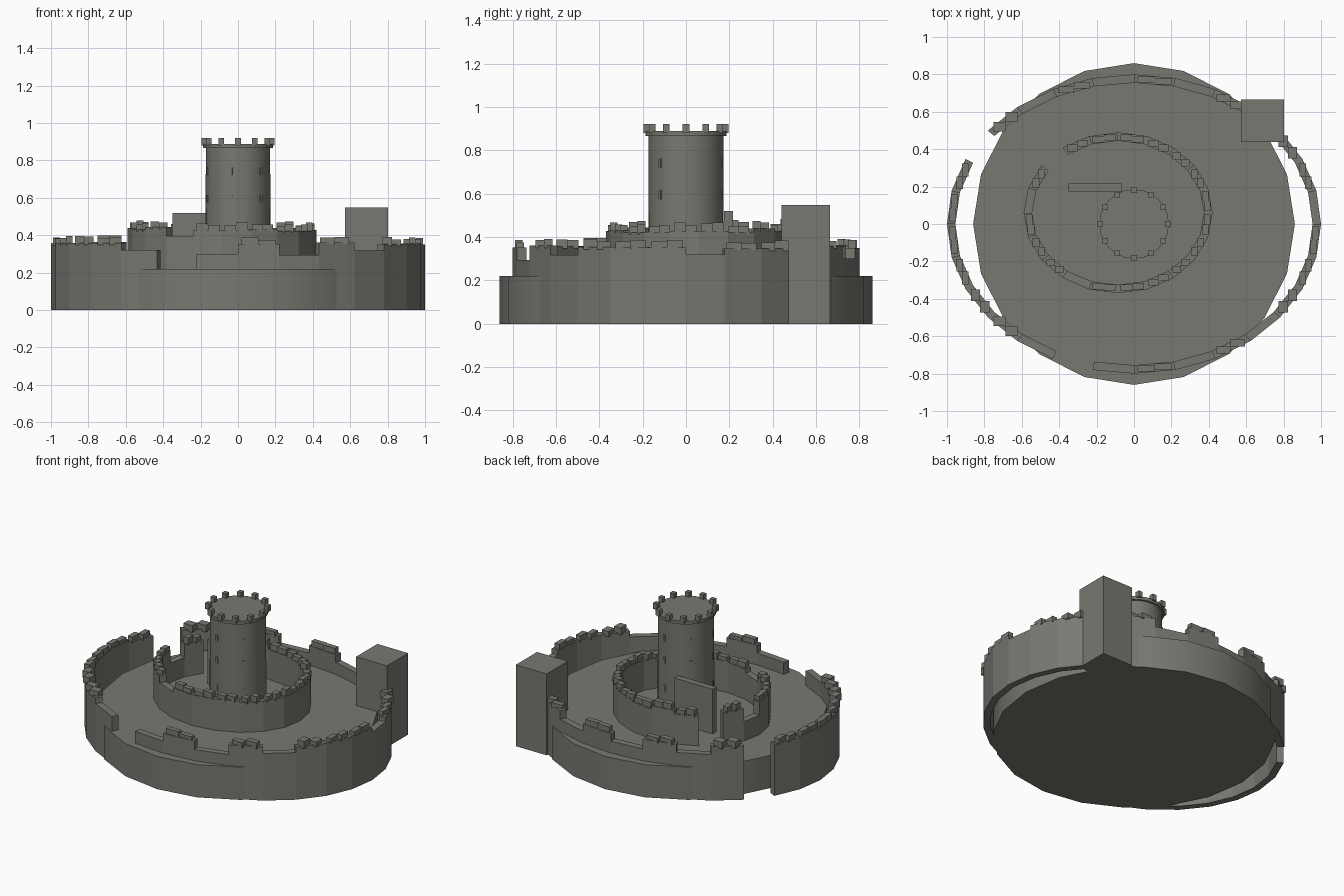
import bpy, bmesh, math, random
from mathutils import Vector

if "Cube" in bpy.data.objects:
    bpy.data.objects.remove(bpy.data.objects["Cube"])

random.seed(4)

stone = bpy.data.materials.new("weathered_stone")
stone.diffuse_color = (0.19, 0.187, 0.165, 1)
stone.use_nodes = True
stone.node_tree.nodes["Principled BSDF"].inputs["Base Color"].default_value = stone.diffuse_color


def finish(bm, name, smooth=False):
    bmesh.ops.recalc_face_normals(bm, faces=bm.faces)
    mesh = bpy.data.meshes.new(name)
    bm.to_mesh(mesh)
    bm.free()
    mesh.materials.append(stone)
    ob = bpy.data.objects.new(name, mesh)
    bpy.context.collection.objects.link(ob)
    if smooth:
        bpy.ops.object.select_all(action='DESELECT')
        ob.select_set(True)
        bpy.context.view_layer.objects.active = ob
        bpy.ops.object.shade_smooth_by_angle(angle=math.radians(35))
    return ob


def add_box(bm, centre, size, turn=0):
    vs = bmesh.ops.create_cube(bm, size=1)['verts']
    c, s = math.cos(turn), math.sin(turn)
    for v in vs:
        x, y, z = (v.co[i] * size[i] for i in range(3))
        v.co = Vector((x * c - y * s, x * s + y * c, z)) + Vector(centre)


def cylinder(name, r1, r2, z0, z1, sides):
    bm = bmesh.new()
    bmesh.ops.create_cone(bm, cap_ends=True, segments=sides, radius1=r1, radius2=r2, depth=z1 - z0)
    bmesh.ops.translate(bm, verts=bm.verts, vec=(0, 0, (z0 + z1) / 2))
    return finish(bm, name, True)


def ruined_wall(name, centre, a, b, thick, count, z0, top, low, gaps, rise):
    """Elliptical ring of wall blocks; low = {segment: height} without merlons."""
    wall, teeth = bmesh.new(), bmesh.new()

    def point(k, inset):
        t = math.tau * k / count
        return Vector((centre[0] + (a - inset) * math.cos(t),
                       centre[1] + (b - inset) * math.sin(t), 0))

    for k in range(count):
        if k in gaps:
            continue
        h = low.get(k, top + random.uniform(-0.012, 0.012))
        ring = [point(k, 0), point(k + 1, 0), point(k + 1, thick), point(k, thick)]
        bot = [wall.verts.new((p.x, p.y, z0)) for p in ring]
        cap = [wall.verts.new((p.x, p.y, h)) for p in ring]
        wall.faces.new(bot)
        wall.faces.new(cap)
        for i in range(4):
            j = (i + 1) % 4
            wall.faces.new((bot[i], bot[j], cap[j], cap[i]))
        if k in low:
            continue
        # two square-set merlons per standing block
        p, q = point(k, thick / 2), point(k + 1, thick / 2)
        d = q - p
        for t in (0.29, 0.71):
            m = p.lerp(q, t)
            r = rise + random.uniform(-0.008, 0.008)
            add_box(teeth, (m.x, m.y, h + r / 2 - 0.005),
                    (max(0.42 * abs(d.x), 0.035), max(0.42 * abs(d.y), 0.035), r + 0.01))
    finish(wall, name)
    finish(teeth, name + "_merlons")


# Mound
cylinder("mound", 0.86, 0.86, 0, 0.22, 20)

# Outer and inner ring walls
ruined_wall("outer_wall", (0, 0), 1.0, 0.8, 0.045, 28, 0, 0.357,
            {0: 0.32, 5: 0.30, 7: 0.30, 9: 0.31, 18: 0.32, 20: 0.30, 22: 0.295, 24: 0.317},
            {11, 19}, 0.03)
ruined_wall("inner_wall", (-0.085, 0.06), 0.505, 0.43, 0.045, 20, 0.2, 0.432,
            {9: 0.35, 13: 0.395}, {7}, 0.033)

# Round keep with collar and crown of merlons
cylinder("keep", 0.174, 0.172, 0.2, 0.87, 24)
cylinder("keep_collar", 0.186, 0.186, 0.866, 0.888, 24)
bm = bmesh.new()
for i in range(12):
    t = math.tau * i / 12
    add_box(bm, (0.181 * math.cos(t), 0.181 * math.sin(t), 0.9), (0.03, 0.03, 0.04))
finish(bm, "keep_merlons")

# Narrow windows on the keep
bm = bmesh.new()
for z in (0.405, 0.595, 0.742):
    for deg in (-44, -103, -162, 76, 135):
        t = math.radians(deg)
        add_box(bm, (0.172 * math.cos(t), 0.172 * math.sin(t), z), (0.009, 0.016, 0.042), t)
finish(bm, "keep_windows")

# Gate tower and remains of the hall
bm = bmesh.new()
add_box(bm, (0.687, 0.552, 0.274), (0.23, 0.225, 0.548))
finish(bm, "gate_tower")
bm = bmesh.new()
add_box(bm, (-0.207, 0.196, 0.36), (0.285, 0.042, 0.32))
finish(bm, "hall_wall")
